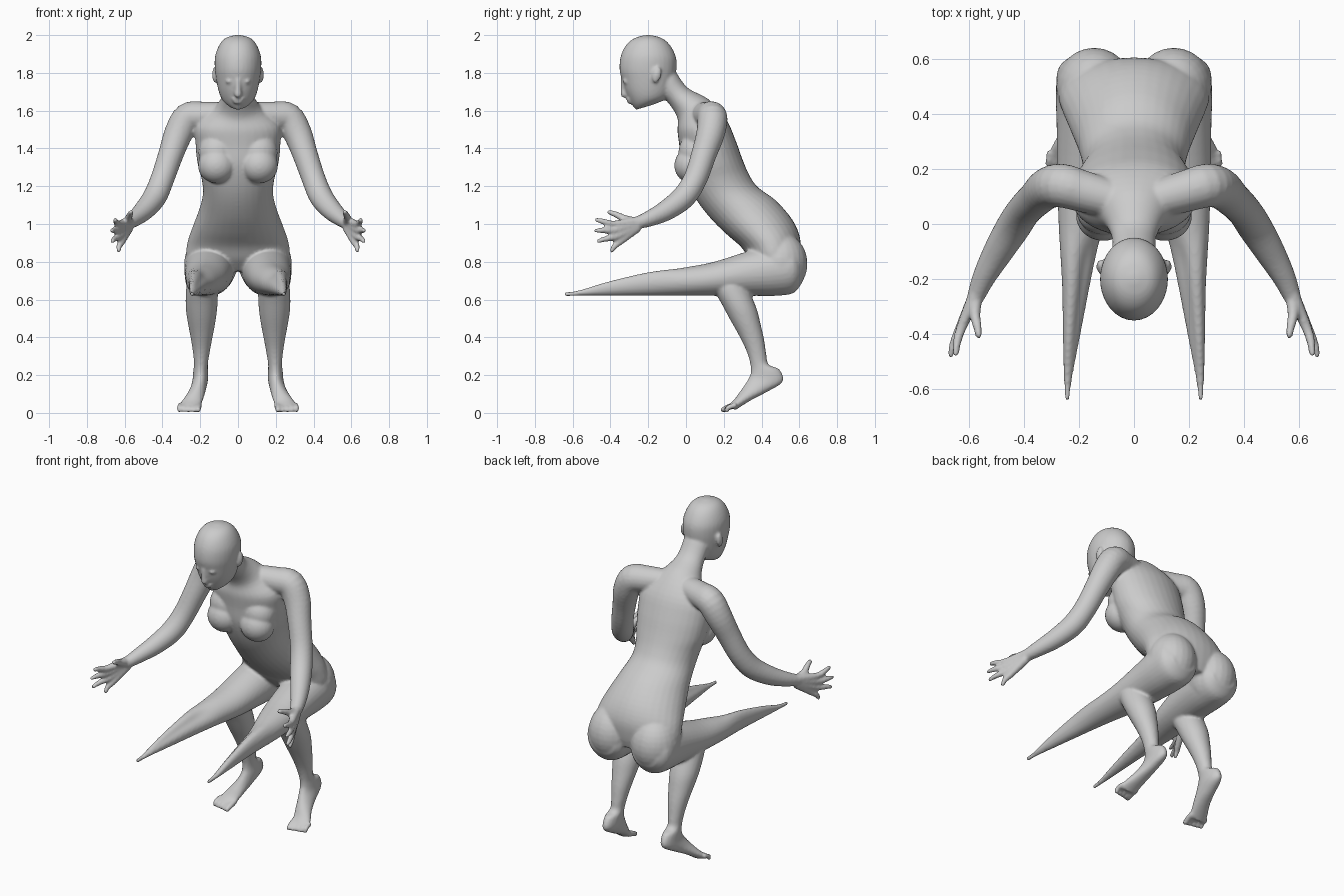
import bpy, bmesh, math
from mathutils import Vector, Matrix

bm = bmesh.new()


def spline(keys, n=4):
    """Catmull-Rom interpolation of equal-length tuples."""
    out = []
    for i in range(len(keys) - 1):
        a, b = keys[max(i - 1, 0)], keys[i]
        c, d = keys[i + 1], keys[min(i + 2, len(keys) - 1)]
        for k in range(n):
            t = k / n
            out.append([0.5 * (2 * q + (r - p) * t + (2 * p - 5 * q + 4 * r - s) * t * t
                               + (3 * q - p - 3 * r + s) * t ** 3)
                        for p, q, r, s in zip(a, b, c, d)])
    return out + [list(keys[-1])]


def skin(loops):
    """Close a stack of point loops into a capped tube."""
    rings = [[bm.verts.new(p) for p in loop] for loop in loops]
    m = len(rings[0])
    for a, b in zip(rings, rings[1:]):
        for i in range(m):
            bm.faces.new((a[i], a[(i + 1) % m], b[(i + 1) % m], b[i]))
    bm.faces.new(rings[0])
    bm.faces.new(rings[-1][::-1])


def loft(keys, s=1, m=32):
    """Ring key: centre x, y/z of one side, y/z of the other side, half width, dent."""
    loops = []
    for cx, y0, z0, y1, z1, w, dent in spline(keys):
        loop = []
        for i in range(m):
            t = 2 * math.pi * i / m
            k = 1 - dent * max(0, math.cos(t + 0.7)) ** 2
            c, n = math.cos(t) * k / 2, math.sin(t) * k
            loop.append((s * (cx + w * n), (y0 + y1) / 2 + (y1 - y0) * c,
                         (z0 + z1) / 2 + (z1 - z0) * c))
        loops.append(loop)
    skin(loops)


def tube(keys, s=1, m=20):
    """Round limb through (x, y, z, radius) keys."""
    pts = spline(keys)
    loops = []
    for i, (x, y, z, r) in enumerate(pts):
        d = Vector(pts[min(i + 1, len(pts) - 1)][:3]) - Vector(pts[max(i - 1, 0)][:3])
        q = d.to_track_quat('Z', 'Y')
        loops.append([Vector((x, y, z)) + q @ Vector((r * math.cos(a), r * math.sin(a), 0))
                      for a in (2 * math.pi * j / m for j in range(m))])
    loops = [[Vector((s * p.x, p.y, p.z)) for p in loop] for loop in loops]
    skin(loops)
    ball(pts[-1][:3], (pts[-1][3],) * 3, s)


def ball(c, r, s=1, tilt=0):
    mat = (Matrix.Translation((s * c[0], c[1], c[2])) @ Matrix.Rotation(tilt, 4, 'X')
           @ Matrix.Diagonal((*r, 1)))
    bmesh.ops.create_uvsphere(bm, u_segments=24, v_segments=16, radius=1, matrix=mat)


# Neck and leaning torso
loft([(0, -.15, 1.70, -.05, 1.80, .08, 0), (0, -.085, 1.63, .01, 1.72, .083, 0),
      (0, -.045, 1.56, .12, 1.66, .125, 0), (0, -.045, 1.49, .21, 1.56, .22, 0),
      (0, -.035, 1.41, .26, 1.45, .225, 0), (0, -.025, 1.31, .30, 1.34, .215, 0),
      (0, .01, 1.21, .335, 1.26, .192, 0), (0, .06, 1.12, .38, 1.195, .186, 0),
      (0, .13, 1.03, .475, 1.125, .205, 0), (0, .21, .95, .565, 1.02, .24, 0),
      (0, .29, .88, .605, .92, .268, 0), (0, .34, .81, .60, .82, .27, 0),
      (0, .40, .75, .58, .75, .20, 0)])

# Head with nose and lips
loft([(0, -.215, 2.0, -.185, 2.0, .015, 0), (0, -.27, 1.985, -.13, 1.985, .065, 0),
      (0, -.315, 1.95, -.087, 1.95, .098, 0), (0, -.345, 1.89, -.055, 1.89, .121, 0),
      (0, -.352, 1.82, -.05, 1.83, .123, 0), (0, -.340, 1.765, -.06, 1.76, .115, 0),
      (0, -.325, 1.71, -.075, 1.70, .103, 0), (0, -.305, 1.665, -.10, 1.665, .088, 0),
      (0, -.285, 1.63, -.14, 1.645, .066, 0), (0, -.265, 1.605, -.18, 1.63, .035, 0)])
tube([(0, -.335, 1.765, .013), (0, -.332, 1.72, .015), (0, -.327, 1.688, .02)])
ball((0, -.302, 1.66), (.034, .014, .009))
ball((0, -.298, 1.645), (.028, .014, .009))

for s in (1, -1):
    # Eyes, ears and chest
    ball((.045, -.318, 1.755), (.022, .017, .011), s)
    ball((.122, -.155, 1.79), (.015, .024, .043), s, -.2)
    ball((.112, .03, 1.31), (.10, .092, .095), s)
    ball((.11, .05, 1.38), (.10, .09, .10), s)

    # Shoulder and arm
    tube([(.08, .09, 1.575, .07), (.19, .12, 1.572, .076), (.265, .14, 1.562, .08),
          (.315, .13, 1.48, .076), (.355, .095, 1.37, .067), (.40, .05, 1.24, .063),
          (.44, -.01, 1.145, .063), (.495, -.10, 1.075, .055), (.545, -.19, 1.03, .043),
          (.575, -.26, 1.005, .033)], s)

    # Palm with fingers fanning from the wrist, then the thumb
    for kx, ky, kz, tx, ty, tz in ((.628, -.375, 1.0, .65, -.485, 1.022),
                                   (.632, -.375, .968, .668, -.487, .965),
                                   (.627, -.365, .935, .665, -.475, .91),
                                   (.615, -.35, .906, .632, -.405, .86)):
        tube([(.577, -.255, 1.0 + (kz - .955) * .35, .026), (kx, ky, kz, .019),
              ((kx + tx) / 2 + .006, (ky + ty) / 2, (kz + tz) / 2, .016),
              (tx, ty + .012, tz, .012)], s, 12)
    tube([(.577, -.27, 1.01, .026), (.58, -.33, 1.03, .02), (.572, -.37, 1.05, .017),
          (.566, -.405, 1.062, .013)], s, 12)

    # Buttock and thigh, drawn out past the knee into a hollowed spike
    ball((.145, .50, .79), (.14, .143, .165), s)
    loft([(.145, .615, .69, .615, .80, .08, 0), (.15, .57, .635, .57, .90, .125, 0),
          (.152, .48, .62, .48, .90, .133, 0), (.157, .34, .62, .34, .86, .125, 0),
          (.172, .15, .62, .15, .80, .108, 0), (.19, .0, .62, .0, .775, .085, .1),
          (.20, -.12, .62, -.12, .768, .068, .45), (.209, -.23, .62, -.23, .75, .053, .5),
          (.227, -.42, .62, -.42, .70, .032, .45), (.24, -.56, .62, -.56, .652, .016, .2),
          (.244, -.645, .618, -.645, .638, .009, 0)], s)

    # Lower leg and raised-heel foot
    loft([(.185, .15, .71, .31, .71, .075, 0), (.19, .145, .66, .325, .67, .084, 0),
          (.193, .19, .575, .373, .555, .084, 0), (.193, .23, .50, .395, .47, .074, 0),
          (.193, .275, .42, .413, .39, .059, 0), (.194, .315, .34, .425, .31, .045, 0),
          (.196, .338, .27, .438, .255, .037, 0), (.198, .343, .215, .495, .23, .039, 0),
          (.20, .33, .18, .513, .165, .041, 0), (.212, .305, .14, .43, .112, .043, 0),
          (.228, .28, .105, .355, .073, .049, 0), (.246, .255, .07, .30, .04, .056, 0),
          (.255, .228, .047, .26, .013, .058, 0)], s)
    for i in range(5):
        x, y = .207 + .025 * i, .197 + .005 * i
        r = .017 if i == 0 else .0135
        tube([(x, .265, .042, r), (x + .003, .225, .03, r), (x + .004, y, r, r * .9)], s, 12)

bmesh.ops.recalc_face_normals(bm, faces=bm.faces)
mesh = bpy.data.meshes.new("body")
bm.to_mesh(mesh)
bm.free()
body = bpy.data.objects.new("body", mesh)
bpy.context.collection.objects.link(body)

# Fuse the overlapping parts into one continuous skin
fuse = body.modifiers.new("fuse", 'REMESH')
fuse.mode = 'VOXEL'
fuse.voxel_size = .0085
fuse.use_smooth_shade = True
soften = body.modifiers.new("soften", 'SMOOTH')
soften.factor = .5
soften.iterations = 4
